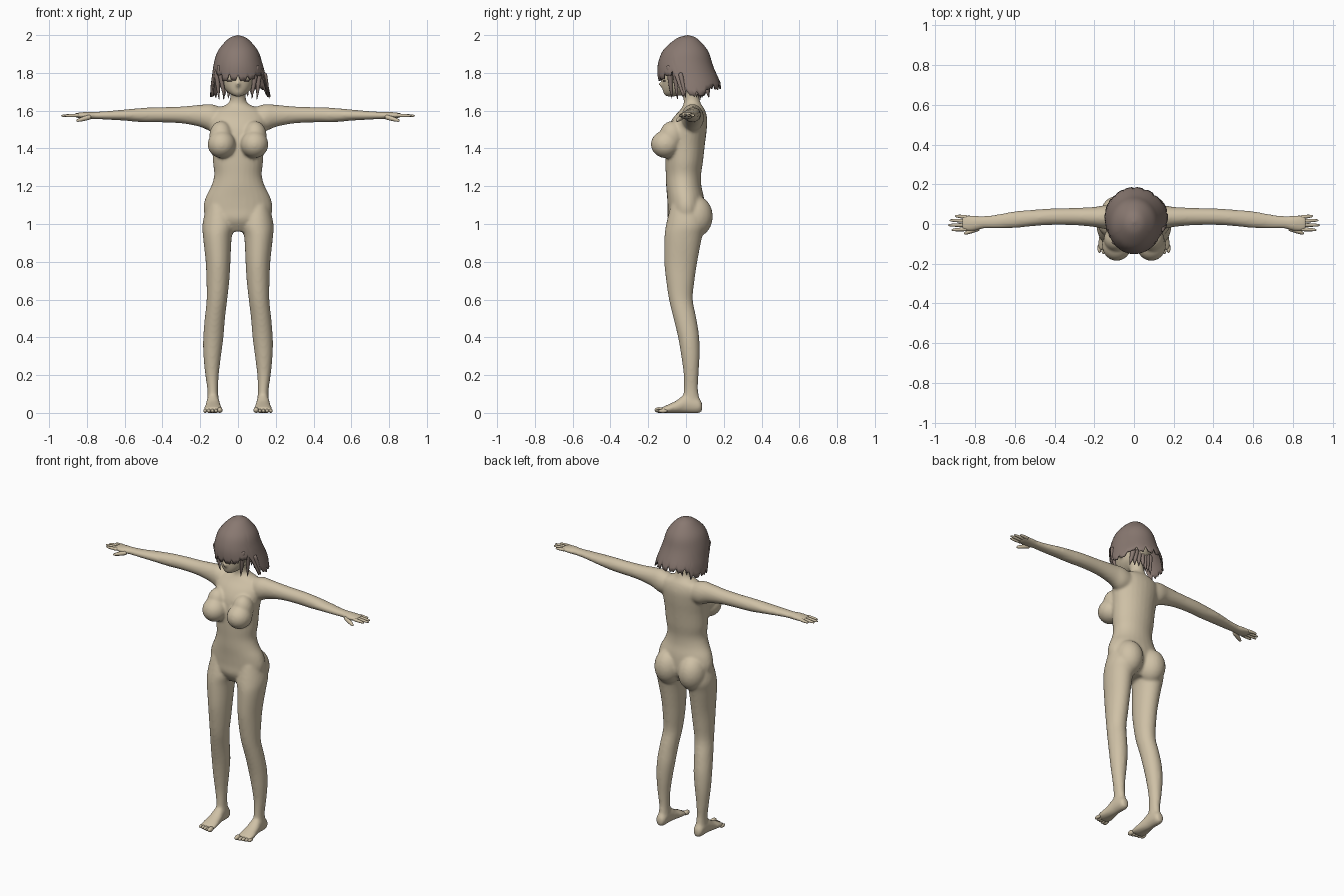
import bpy
import bmesh
import random
from math import sin, cos, pi, radians
from mathutils import Vector, Matrix

random.seed(4)
default_cube = bpy.data.objects.get("Cube")
if default_cube:
    bpy.data.objects.remove(default_cube, do_unlink=True)


def make_material(name, color):
    material = bpy.data.materials.new(name)
    material.use_nodes = True
    material.diffuse_color = color
    material.node_tree.nodes["Principled BSDF"].inputs["Base Color"].default_value = color
    return material


skin = make_material("warm skin", (0.62, 0.53, 0.38, 1))
brown = make_material("brown hair", (0.25, 0.19, 0.165, 1))


def resample(rows, steps=4):
    """Smooth a table of section measurements with a Catmull-Rom spline."""
    result = []
    last = len(rows) - 1
    for i in range(last):
        a, b, c, d = (rows[max(0, min(last, i + k))] for k in (-1, 0, 1, 2))
        for step in range(steps):
            t = step / steps
            result.append([
                q + t / 2 * (r - p + t * (2 * p - 5 * q + 4 * r - s + t * (3 * (q - r) + s - p)))
                for p, q, r, s in zip(a, b, c, d)
            ])
    return result + [list(rows[-1])]


def loft(bm, rows, axis, side=1, segments=28):
    """Rows are position along the axis, then low and high limits across it."""
    rings = []
    for s, u0, u1, v0, v1 in resample(rows):
        ring = []
        for k in range(segments):
            angle = 2 * pi * k / segments
            u = (u0 + u1) / 2 + (u1 - u0) / 2 * cos(angle)
            v = (v0 + v1) / 2 + (v1 - v0) / 2 * sin(angle)
            x, y, z = {"x": (s, u, v), "y": (u, s, v), "z": (u, v, s)}[axis]
            ring.append(bm.verts.new((x * side, y, z)))
        rings.append(ring)
    for low, high in zip(rings, rings[1:]):
        for k in range(segments):
            n = (k + 1) % segments
            bm.faces.new((low[k], low[n], high[n], high[k]))
    bm.faces.new(rings[0])
    bm.faces.new(rings[-1])


def ball(bm, center, size, side=1):
    x, y, z = center
    matrix = Matrix.Translation((x * side, y, z)) @ Matrix.Diagonal((*size, 1))
    bmesh.ops.create_uvsphere(bm, u_segments=24, v_segments=16, radius=1, matrix=matrix)


def strand(bm, start, end, width, tip=0.3, side=1):
    """Tapered rod with rounded ends, used for digits and locks."""
    a, b = (Vector((p[0] * side, p[1], p[2])) for p in (start, end))
    turn = (b - a).to_track_quat("Z", "Y").to_matrix().to_4x4()
    length = (b - a).length
    rod = bmesh.new()
    loft(rod, [(length * t, -width * f, width * f, -width * f, width * f)
               for t, f in ((0, 0.5), (0.1, 1), (0.6, (1 + tip) / 2 + 0.1),
                            (0.92, tip), (1, tip * 0.3))], "z", segments=10)
    rod.transform(Matrix.Translation(a) @ turn)
    temp = bpy.data.meshes.new("rod")
    rod.to_mesh(temp)
    rod.free()
    bm.from_mesh(temp)
    bpy.data.meshes.remove(temp)


def finish(bm, name, material):
    bmesh.ops.recalc_face_normals(bm, faces=bm.faces)
    for face in bm.faces:
        face.smooth = True
    mesh = bpy.data.meshes.new(name)
    bm.to_mesh(mesh)
    bm.free()
    mesh.materials.append(material)
    obj = bpy.data.objects.new(name, mesh)
    bpy.context.collection.objects.link(obj)
    return obj


def symmetric(rows):
    return [(z, -half, half, front, back) for z, half, front, back in rows]


# Body: overlapping sections fused into one smooth skin
torso = [(0.96, 0.07, -0.06, 0.05), (1.02, 0.16, -0.095, 0.095), (1.08, 0.183, -0.097, 0.1),
         (1.14, 0.172, -0.1, 0.095), (1.2, 0.142, -0.105, 0.082), (1.26, 0.126, -0.107, 0.08),
         (1.33, 0.133, -0.11, 0.09), (1.42, 0.138, -0.11, 0.1), (1.5, 0.148, -0.1, 0.11),
         (1.56, 0.15, -0.07, 0.112), (1.605, 0.125, -0.03, 0.1), (1.64, 0.05, -0.012, 0.078),
         (1.7, 0.042, -0.02, 0.065), (1.76, 0.042, -0.03, 0.065)]
leg = [(1.1, 0.04, 0.165, -0.08, 0.08), (1.0, 0.014, 0.188, -0.105, 0.105),
       (0.93, 0.033, 0.185, -0.114, 0.085), (0.8, 0.04, 0.171, -0.115, 0.06),
       (0.7, 0.046, 0.167, -0.105, 0.045), (0.6, 0.057, 0.166, -0.09, 0.036),
       (0.5, 0.069, 0.176, -0.066, 0.055), (0.4, 0.077, 0.184, -0.042, 0.07),
       (0.3, 0.09, 0.183, -0.025, 0.072), (0.2, 0.102, 0.173, -0.012, 0.066),
       (0.12, 0.105, 0.162, -0.012, 0.064), (0.06, 0.102, 0.162, -0.02, 0.074),
       (0.02, 0.105, 0.16, -0.02, 0.076)]
foot = [(0.086, 0.115, 0.15, 0.01, 0.05), (0.065, 0.102, 0.163, -0.002, 0.08),
        (0, 0.098, 0.167, -0.002, 0.1), (-0.05, 0.09, 0.174, -0.002, 0.066),
        (-0.1, 0.083, 0.182, -0.002, 0.042), (-0.13, 0.086, 0.178, 0.002, 0.028)]
arm = [(0.08, -0.01, 0.09, 1.5, 1.615), (0.14, -0.025, 0.095, 1.49, 1.634),
       (0.2, -0.015, 0.086, 1.514, 1.631), (0.3, -0.006, 0.081, 1.533, 1.622),
       (0.42, -0.005, 0.078, 1.538, 1.618), (0.5, -0.01, 0.072, 1.538, 1.615),
       (0.6, -0.02, 0.064, 1.547, 1.606), (0.7, -0.024, 0.046, 1.553, 1.597),
       (0.76, -0.024, 0.04, 1.555, 1.594), (0.8, -0.034, 0.042, 1.555, 1.594),
       (0.84, -0.036, 0.046, 1.56, 1.59), (0.865, -0.03, 0.043, 1.565, 1.586)]
head = [(1.675, 0.014, -0.105, -0.06), (1.69, 0.045, -0.118, 0), (1.72, 0.074, -0.125, 0.06),
        (1.76, 0.092, -0.127, 0.09), (1.8, 0.1, -0.126, 0.105), (1.86, 0.1, -0.12, 0.11),
        (1.92, 0.083, -0.095, 0.095), (1.965, 0.04, -0.05, 0.06)]

bm = bmesh.new()
loft(bm, symmetric(torso), "z")
loft(bm, symmetric(head), "z")
ball(bm, (0, -0.125, 1.74), (0.011, 0.02, 0.016))
for side in (1, -1):
    loft(bm, leg, "z", side)
    loft(bm, foot, "y", side)
    loft(bm, arm, "x", side)
    ball(bm, (0.087, -0.108, 1.422), (0.074, 0.078, 0.073), side)
    ball(bm, (0.09, -0.075, 1.465), (0.062, 0.065, 0.08), side)
    ball(bm, (0.084, 0.05, 1.04), (0.085, 0.092, 0.11), side)
    ball(bm, (0.1, 0, 1.77), (0.012, 0.025, 0.035), side)
body = finish(bm, "body", skin)
remesh = body.modifiers.new("fuse", "REMESH")
remesh.mode = "VOXEL"
remesh.voxel_size = 0.008
remesh.use_smooth_shade = True
smooth = body.modifiers.new("soften", "SMOOTH")
smooth.factor = 0.5
smooth.iterations = 7

# Fingers, thumbs and toes
fingers, toes = bmesh.new(), bmesh.new()
for side in (1, -1):
    for y, reach in ((-0.026, 0.918), (-0.005, 0.936), (0.016, 0.928), (0.035, 0.9)):
        strand(fingers, (0.84, y, 1.575), (reach, y * 1.15, 1.573), 0.0095, 0.6, side)
    strand(fingers, (0.78, -0.02, 1.568), (0.855, -0.049, 1.546), 0.013, 0.55, side)
    for i in range(5):
        size = 0.015 if i == 0 else 0.0105
        ball(toes, (0.096 + 0.0195 * i, -0.142 + 0.005 * i, size),
             (size * 0.95, 0.024, size), side)
finish(fingers, "fingers", skin)
finish(toes, "toes", skin)

# Hair: bobbed shell hanging from the crown to a ragged edge
hair_profile = resample([(2.0, 0, 0.01, 0.01), (1.985, 0.045, -0.045, 0.055),
                         (1.94, 0.09, -0.103, 0.1), (1.9, 0.114, -0.132, 0.124),
                         (1.84, 0.13, -0.15, 0.142), (1.78, 0.138, -0.15, 0.168),
                         (1.74, 0.144, -0.14, 0.184), (1.64, 0.15, -0.11, 0.19)], 6)


def hair_point(angle, z):
    row = min(range(len(hair_profile) - 1), key=lambda i: abs(
        (hair_profile[i][0] + hair_profile[i + 1][0]) / 2 - z))
    a, b = hair_profile[row], hair_profile[row + 1]
    t = (a[0] - z) / (a[0] - b[0])
    half, front, back = (p + (q - p) * t for p, q in zip(a[1:], b[1:]))
    x, y = half * sin(angle), (front + back) / 2 - (back - front) / 2 * cos(angle)
    flare = 1 + max(0, 1.86 - z) * 0.9 if x > 0 else 1
    return x * flare, y, z


def hem(angle):
    turn = abs((angle + pi) % (2 * pi) - pi)
    if turn < radians(45):
        return 1.775
    if turn < radians(68):
        return 1.8
    return 1.69 if turn < radians(125) else 1.73


bm = bmesh.new()
columns, levels = 72, 18
crown = bm.verts.new((0, 0.01, 2.0))
shell = []
for k in range(columns):
    angle = 2 * pi * k / columns
    edge = hem(angle) + (0.016 if k % 4 == 0 else -0.012) + random.uniform(-0.008, 0.008)
    shell.append([bm.verts.new(hair_point(angle, 2 - (2 - edge) * (j / levels) ** 1.7))
                  for j in range(1, levels + 1)])
for k in range(columns):
    a, b = shell[k], shell[(k + 1) % columns]
    bm.faces.new((crown, a[0], b[0]))
    for j in range(levels - 1):
        bm.faces.new((a[j], a[j + 1], b[j + 1], b[j]))
hair = finish(bm, "hair", brown)
thickness = hair.modifiers.new("thickness", "SOLIDIFY")
thickness.thickness = 0.008

# Loose locks beside the face and at the nape
bm = bmesh.new()
for side in (1, -1):
    strand(bm, (0.1, -0.09, 1.84), (0.072, -0.075, 1.665), 0.015, 0.25, side)
    strand(bm, (0.115, -0.06, 1.82), (0.1, -0.045, 1.66), 0.014, 0.25, side)
strand(bm, (0.14, -0.03, 1.8), (0.165, 0, 1.665), 0.012, 0.2)
for i in range(7):
    x = (i - 3) * 0.02
    strand(bm, (x, 0.07, 1.78), (x * 1.3, 0.085 - abs(x) * 0.5, 1.655 + random.uniform(0, 0.02)),
           0.016, 0.2)
finish(bm, "hair_locks", brown)

# Closed eyelash lines
bm = bmesh.new()
for side in (1, -1):
    ball(bm, (0.042, -0.115, 1.758), (0.021, 0.007, 0.004), side)
finish(bm, "eyelashes", brown)
